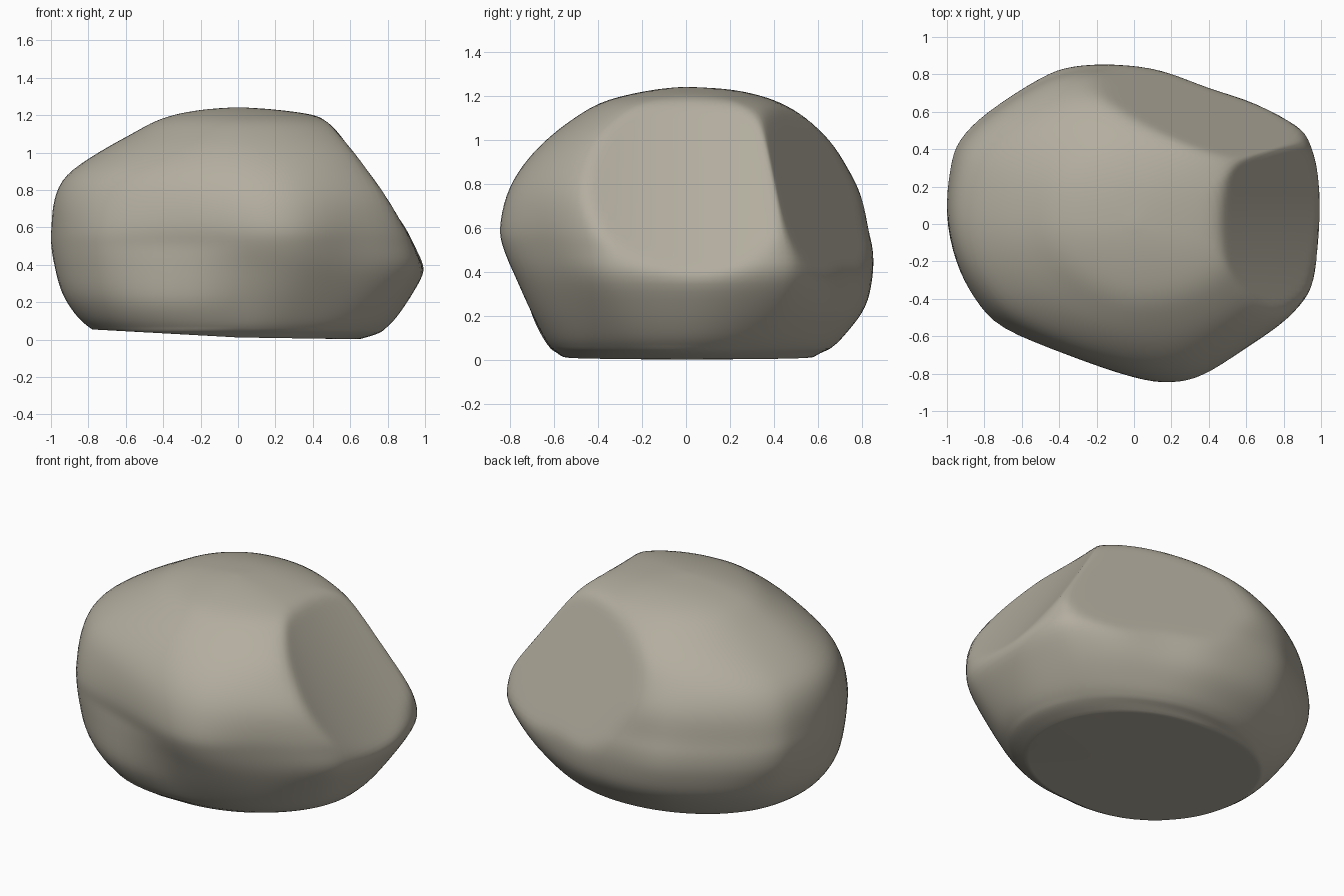
import bpy, bmesh
from mathutils import Vector

if "Cube" in bpy.data.objects:
    bpy.data.objects.remove(bpy.data.objects["Cube"])

# Widest plan outline of the boulder, counter-clockwise (x, y)
OUTLINE = [(1, .0), (1, .2), (.95, .42), (.87, .53), (.67, .65), (.4, .72), (.15, .82),
           (-.1, .85), (-.33, .84), (-.5, .78), (-.78, .6), (-.93, .45), (-.98, .3),
           (-1, .05), (-.95, -.2), (-.85, -.4), (-.7, -.56), (-.35, -.7), (0, -.82),
           (.2, -.85), (.38, -.81), (.6, -.67), (.8, -.54), (.92, -.42), (.97, -.28)]

# Height, then reach to the left, right, front and back
LEVELS = [(0, .68, .64, .54, .56), (.03, .75, .74, .58, .61),
          (.06, .79, .79, .62, .67), (.12, .86, .85, .66, .73), (.24, .94, .93, .72, .82),
          (.38, .98, 1, .78, .85), (.5, 1, .985, .83, .85), (.6, 1, .97, .85, .83),
          (.75, .985, .94, .82, .81), (.88, .92, .86, .75, .75), (1, .75, .77, .64, .67),
          (1.1, .57, .65, .51, .55), (1.17, .44, .53, .39, .43), (1.21, .31, .36, .25, .31),
          (1.233, .16, .17, .12, .18), (1.242, .02, .02, .02, .02)]

# Broken faces: outward direction, distance from the origin and hollowing along y
FACETS = [((.83, 0, .557), 1.043, .22), ((.33, .854, .403), .915, 0)]


def spline(points, steps, closed):
    """Smooth curve through the points."""
    pts = [Vector(p) for p in points]
    n = len(pts)
    at = (lambda i: pts[i % n]) if closed else (lambda i: pts[min(max(i, 0), n - 1)])
    out = []
    for i in range(n if closed else n - 1):
        a, b, c, d = (at(i + k) for k in (-1, 0, 1, 2))
        for s in range(steps):
            t = s / steps
            out.append(b + (c - a) * (t / 2) + (a * 2 - b * 5 + c * 4 - d) * (t * t / 2)
                       + (b * 3 - a - c * 3 + d) * (t ** 3 / 2))
    return out if closed else out + [pts[-1]]


def clamp(t, low=0, high=1):
    return min(max(t, low), high)


def place(p, level):
    """Scale the outline to one level, then flatten the broken faces and the base."""
    z, left, right, front, back = level
    x, y = p.x, p.y / .85
    # The plan turns rounder towards the top and the base
    if z > .5:
        q = 2.3 if x > 0 else 2.2 if y > 0 else 1.78
        blend = clamp((z - .55) / .5)
    else:
        q = 2.0
        blend = clamp((.5 - z) / .3) if x < 0 and y < 0 else clamp((.42 - z) / .38)
    size = (abs(x) ** q + abs(y) ** q) ** (1 / q)
    k = 1 + blend * (1 / size - 1)
    x, y = x * k, y * k
    # The front left leans back
    if x < 0 and y < 0:
        y *= 1 + .18 * x * y * clamp((.55 - z) / .5, -.4, .8)
    v = Vector((x * (right if x > 0 else left), y * (back if y > 0 else front), z))
    for normal, distance, hollow in FACETS:
        n = Vector(normal).normalized()
        over = n.dot(v) - distance - hollow * v.y ** 2
        if over > 0:
            v -= n * over
    v.z = max(v.z, .012 - .055 * min(v.x, 0) - .015 * max(v.x, 0), 0)
    return v


# Boulder body, lofted from ring to ring
bm = bmesh.new()
outline = spline(OUTLINE, 4, True)
rings = [[bm.verts.new(place(p, lv)) for p in outline] for lv in spline(LEVELS, 4, False)]
count = len(outline)
for low, high in zip(rings, rings[1:]):
    for i in range(count):
        j = (i + 1) % count
        bm.faces.new((low[i], low[j], high[j], high[i]))
bm.faces.new(rings[-1])

# Flat base, bent slightly along the middle
centre = bm.verts.new((0, 0, .012))
for i in range(count):
    bm.faces.new((centre, rings[0][(i + 1) % count], rings[0][i]))

# Wear the edges slightly
for _ in range(4):
    bmesh.ops.smooth_vert(bm, verts=[v for r in rings[8:-1] for v in r], factor=.5,
                          use_axis_x=True, use_axis_y=True, use_axis_z=True)
bmesh.ops.recalc_face_normals(bm, faces=bm.faces)

mesh = bpy.data.meshes.new("boulder")
bm.to_mesh(mesh)
bm.free()
boulder = bpy.data.objects.new("boulder", mesh)
bpy.context.collection.objects.link(boulder)

stone = bpy.data.materials.new("warm grey stone")
stone.diffuse_color = (.45, .42, .345, 1)
stone.use_nodes = True
stone.node_tree.nodes["Principled BSDF"].inputs["Base Color"].default_value = stone.diffuse_color
mesh.materials.append(stone)

bpy.context.view_layer.objects.active = boulder
boulder.select_set(True)
bpy.ops.object.shade_smooth_by_angle(angle=.7)
